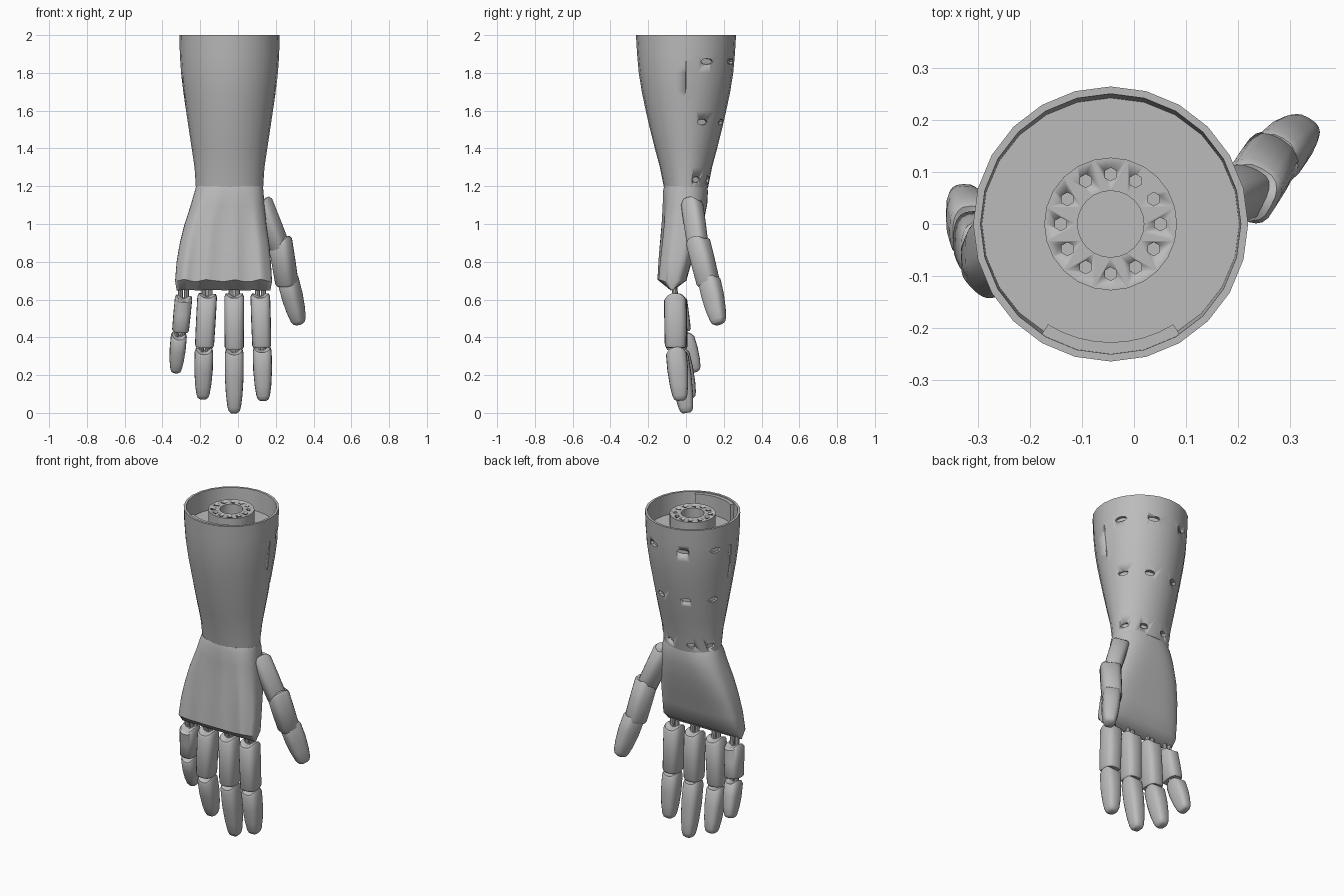
import bpy, bmesh
from math import sin, cos, pi, radians, exp
from mathutils import Vector, Matrix

if "Cube" in bpy.data.objects:
    bpy.data.objects.remove(bpy.data.objects["Cube"])

grey = bpy.data.materials.new("matte_grey")
grey.use_nodes = True
COLOUR = (0.5, 0.5, 0.5, 1)
grey.diffuse_color = COLOUR
grey.node_tree.nodes["Principled BSDF"].inputs["Base Color"].default_value = COLOUR

CX = -0.045  # forearm axis


def finish(name, bm, angle=35):
    bmesh.ops.recalc_face_normals(bm, faces=bm.faces)
    me = bpy.data.meshes.new(name)
    bm.to_mesh(me)
    bm.free()
    ob = bpy.data.objects.new(name, me)
    bpy.context.collection.objects.link(ob)
    me.materials.append(grey)
    bpy.ops.object.select_all(action="DESELECT")
    ob.select_set(True)
    bpy.context.view_layer.objects.active = ob
    bpy.ops.object.shade_smooth_by_angle(angle=radians(angle))
    return ob


def power(v, p):
    return (1 if v >= 0 else -1) * abs(v) ** p


def skin(bm, rings, loop=False):
    """Bridge rings of points; cap both ends unless the rings form a loop."""
    vs = [[bm.verts.new(p) for p in r] for r in rings]
    pairs = list(zip(vs, vs[1:])) + ([(vs[-1], vs[0])] if loop else [])
    for a, b in pairs:
        for i in range(len(a)):
            j = (i + 1) % len(a)
            bm.faces.new((a[i], a[j], b[j], b[i]))
    if not loop:
        for r in (vs[0], vs[-1]):
            mid = bm.verts.new(sum((v.co for v in r), Vector()) / len(r))
            for i in range(len(r)):
                bm.faces.new((r[i], r[(i + 1) % len(r)], mid))


def oval(z, rx, ry, n=24):
    return [Vector((CX + rx * cos(2 * pi * i / n), ry * sin(2 * pi * i / n), z)) for i in range(n)]


def cut(ob, cutter):
    mod = ob.modifiers.new("cut", "BOOLEAN")
    mod.object, mod.operation, mod.solver = cutter, "DIFFERENCE", "EXACT"
    bpy.context.view_layer.objects.active = ob
    bpy.ops.object.modifier_apply(modifier=mod.name)
    bpy.data.objects.remove(cutter)


# Forearm: tapered open cup with a thin wall and an inner floor
SHELL = [(1.19, .178, .116), (1.3, .185, .138), (1.4, .2, .165), (1.5, .215, .19),
         (1.6, .23, .213), (1.7, .245, .234), (1.8, .257, .25), (1.9, .263, .259), (2, .265, .265)]
bm = bmesh.new()
outer = [oval(*s) for s in SHELL]
inner = [oval(z, rx - .014, ry - .014) for z, rx, ry in ((2, .265, .265), (1.88, .262, .257))]
skin(bm, outer + inner)
forearm = finish("forearm_shell", bm)

# Lens-shaped screw recesses and the two side slits
bm = bmesh.new()
for z, r, ry in ((1.86, .262, .256), (1.54, .221, .199), (1.235, .182, .125)):
    for deg in (26, 68, 112, 154):
        a = radians(deg)
        m = (Matrix.Translation((CX + r * cos(a), ry * sin(a), z)) @ Matrix.Rotation(a, 4, "Z")
             @ Matrix.Rotation(pi / 2, 4, "Y") @ Matrix.Diagonal((.016, .034 * r / .25, 1, 1)))
        bmesh.ops.create_cone(bm, cap_ends=True, segments=8, radius1=1, radius2=1, depth=.04, matrix=m)
for side in (-1, 1):
    m = Matrix.Translation((CX + side * .258, 0, 1.76)) @ Matrix.Diagonal((.04, .006, .2, 1))
    bmesh.ops.create_cube(bm, size=1, matrix=m)
cut(forearm, finish("recess_cutter", bm))

# Inner stiffening pad on the front wall
bm = bmesh.new()
rings = []
for k in range(9):
    a = radians(238 + 64 * k / 8)
    rings.append([Vector((CX + r * cos(a), r * sin(a), z))
                  for r, z in ((.228, 1.88), (.254, 1.88), (.254, 1.995), (.228, 1.995))])
skin(bm, rings)
finish("wall_pad", bm)

# Mounting hub with a bore and a ring of bolt holes
bm = bmesh.new()
skin(bm, [oval(1.86, .128, .128), oval(1.985, .128, .128),
          oval(1.985, .064, .064), oval(1.86, .064, .064)], loop=True)
hub = finish("mounting_hub", bm)
bm = bmesh.new()
for k in range(12):
    a = 2 * pi * k / 12
    m = Matrix.Translation((CX + .096 * cos(a), .096 * sin(a), 1.985))
    bmesh.ops.create_cone(bm, cap_ends=True, segments=6, radius1=.013, radius2=.013, depth=.05, matrix=m)
cut(hub, finish("bolt_cutter", bm))

# Palm: lofted from wrist to knuckles, with tendon ridges on the front
KNUCKLES = (-.285, -.165, -.02, .12)
# height, left edge, right edge, front, back, roundness, ridge height
PALM = [(1.2, -.222, .132, -.116, .112, .95, 0), (1.17, -.23, .135, -.122, .116, .85, 0),
        (1.1, -.25, .14, -.122, .112, .75, .004), (1, -.283, .15, -.126, .09, .65, .008),
        (.9, -.308, .165, -.132, .062, .6, .012), (.8, -.325, .174, -.138, .03, .55, .016),
        (.7, -.333, .18, -.142, .002, .5, .02), (.65, -.325, .172, -.082, -.066, .4, .004)]
N = 96
rings = []
for z, x0, x1, y0, y1, p, ridge in PALM:
    ring = []
    for i in range(N):
        t = 2 * pi * i / N
        x = (x0 + x1) / 2 + (x1 - x0) / 2 * power(cos(t), p)
        y = (y0 + y1) / 2 + (y1 - y0) / 2 * power(sin(t), p)
        drop = 0
        if sin(t) < 0:
            spread = (x - x0) / (x1 - x0)
            bump = sum(exp(-((spread - (k + .333) / .513) / .07) ** 2) for k in KNUCKLES)
            y += ridge * (.5 - bump) * min(1, -2 * sin(t))
            drop = ridge * (bump - .5) * .6
        ring.append(Vector((x, y, z + drop)))
    rings.append(ring)
bm = bmesh.new()
skin(bm, rings)
finish("palm", bm, 40)


def segment(name, a, b, width, depth, profile, side=(1, 0, 0), dip=.012, n=20):
    """Rounded sleeve from a to b; profile holds (position, scale) pairs."""
    a, b = Vector(a), Vector(b)
    axis = (b - a).normalized()
    front = axis.cross(Vector(side)).normalized()
    across = front.cross(axis)
    rings = []
    for f, s in profile:
        ring = []
        for i in range(n):
            t = 2 * pi * i / n
            shift = -dip * cos(2 * t) * (1 - min(f * 4, 1))
            ring.append(a.lerp(b, f) + across * (width / 2 * s * power(cos(t), .7))
                        + front * (depth / 2 * s * power(sin(t), .7)) + axis * shift)
        rings.append(ring)
    bm = bmesh.new()
    skin(bm, rings)
    finish(name, bm, 40)


def rods(name, a, b, gap=.016, side=(1, 0, 0)):
    """Pair of tendon rods running from a to b."""
    a, b, s = Vector(a), Vector(b), Vector(side)
    bm = bmesh.new()
    for k in (-1, 1):
        m = (Matrix.Translation((a + b) / 2 + s * gap * k)
             @ (b - a).to_track_quat("Z", "Y").to_matrix().to_4x4())
        bmesh.ops.create_cone(bm, cap_ends=True, segments=10, radius1=.014, radius2=.014,
                              depth=(b - a).length, matrix=m)
    finish(name, bm)


SLEEVE = [(0, .6), (0, .86), (.05, 1), (.5, 1), (.95, .97), (1, .85), (1, .6)]
TIP = [(0, .6), (0, .88), (.06, 1), (.4, 1), (.7, .88), (.9, .72), (.97, .58), (1, .36)]

# Fingers: sleeve start, sleeve end, tip start, tip end, widths
FINGERS = {
    "little": ((-.288, -.055, .61), (-.305, -.03, .43), (-.313, -.015, .41), (-.33, .045, .215), .092, .085),
    "ring": ((-.163, -.055, .62), (-.178, -.05, .345), (-.18, -.04, .33), (-.186, .02, .075), .104, .098),
    "middle": ((-.02, -.055, .62), (-.02, -.05, .335), (-.02, -.045, .325), (-.02, .004, .0), .104, .1),
    "index": ((.118, -.057, .62), (.126, -.055, .345), (.128, -.053, .335), (.134, -.03, .065), .104, .1),
}
for label, (a, b, c, d, w1, w2) in FINGERS.items():
    segment(label + "_finger_sleeve", a, b, w1, .118, SLEEVE)
    segment(label + "_finger_tip", c, d, w2, .11, TIP)
    rods(label + "_finger_rods", Vector(a) + Vector((0, -.01, .08)), a)
    rods(label + "_finger_joint", b, Vector(c).lerp(Vector(d), .15))
    rods(label + "_finger_core", a, b, .012)

# Thumb: base, sleeve and tip on the left edge of the palm
SIDE = (.85, -.5, .1)
segment("thumb_base", (.125, .03, 1.12), (.225, .065, .87), .1, .11, SLEEVE, SIDE)
segment("thumb_sleeve", (.222, .06, .92), (.26, .12, .68), .115, .12, SLEEVE, SIDE)
segment("thumb_tip", (.262, .12, .715), (.325, .175, .47), .1, .115, TIP, SIDE)
rods("thumb_joint", (.25, .105, .74), (.275, .13, .66), .016, Vector(SIDE).normalized())
